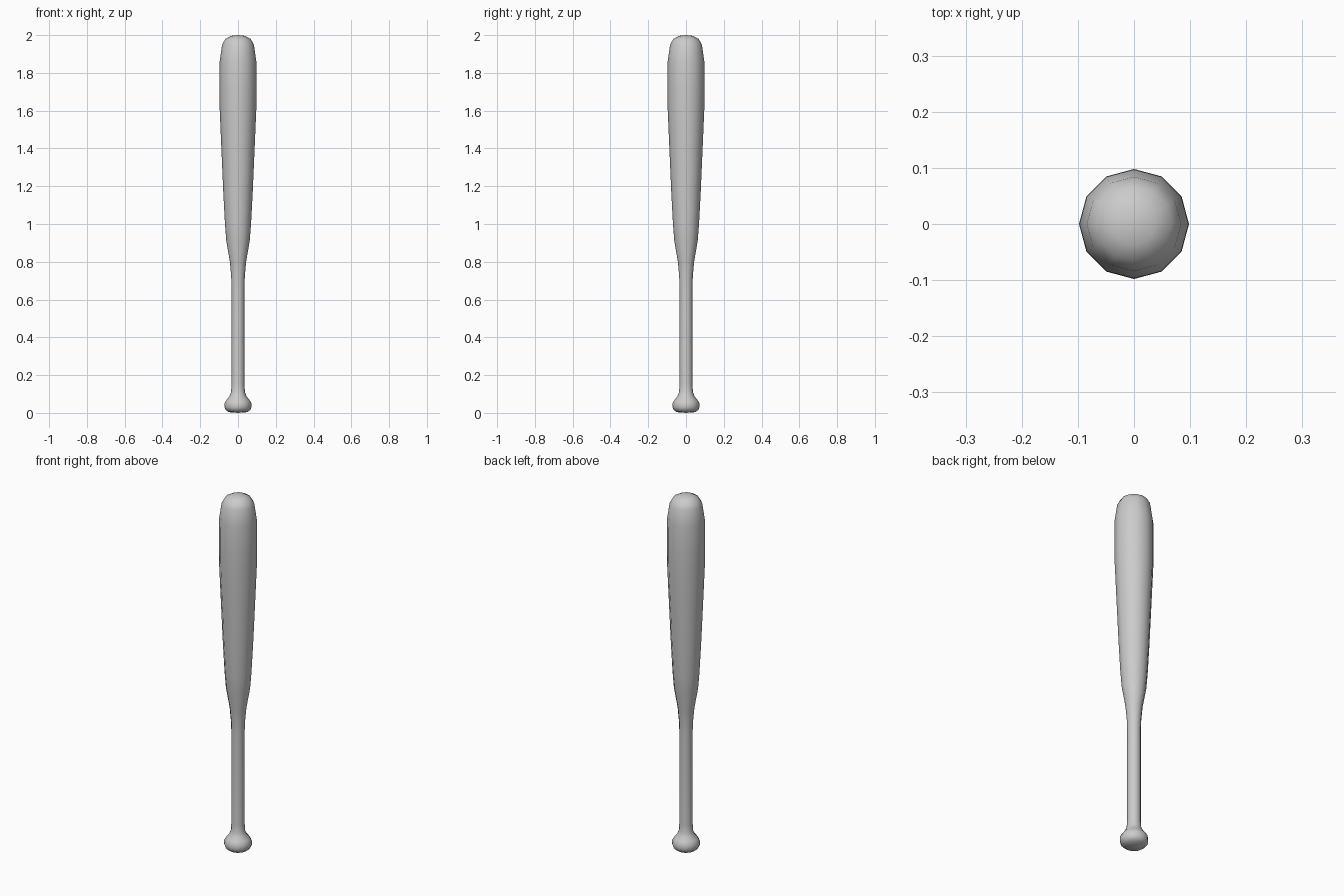
import bpy, bmesh
from math import cos, sin, tau

if "Cube" in bpy.data.objects:
    bpy.data.objects.remove(bpy.data.objects["Cube"])

SIDES = 12

# Profile of the bat (radius, height), from knob to barrel tip
PROFILE = [
    (0.050, 0.004), (0.066, 0.017), (0.071, 0.030), (0.071, 0.052),
    (0.060, 0.070), (0.045, 0.088), (0.037, 0.110),        # knob
    (0.034, 0.15), (0.034, 0.66), (0.036, 0.72),           # handle
    (0.043, 0.80), (0.062, 0.91), (0.069, 1.00),           # taper
    (0.078, 1.17), (0.088, 1.40), (0.097, 1.61), (0.098, 1.72),
    (0.097, 1.86), (0.084, 1.95), (0.067, 1.98), (0.037, 1.996),  # barrel
]


def lathe(name, profile, bottom, top):
    bm = bmesh.new()
    rings = [[bm.verts.new((r * cos(tau * i / SIDES), r * sin(tau * i / SIDES), z))
              for i in range(SIDES)] for r, z in profile]
    low, high = bm.verts.new((0, 0, bottom)), bm.verts.new((0, 0, top))
    for i in range(SIDES):
        j = (i + 1) % SIDES
        for a, b in zip(rings, rings[1:]):
            bm.faces.new((a[i], a[j], b[j], b[i]))
        # end caps as triangle fans
        bm.faces.new((low, rings[0][j], rings[0][i]))
        bm.faces.new((high, rings[-1][i], rings[-1][j]))
    mesh = bpy.data.meshes.new(name)
    bm.to_mesh(mesh)
    bm.free()
    obj = bpy.data.objects.new(name, mesh)
    bpy.context.collection.objects.link(obj)
    for p in mesh.polygons:
        p.use_smooth = True
    return obj


# Whole bat in one turned piece
lathe("baseball_bat", PROFILE, 0.0, 2.0)
